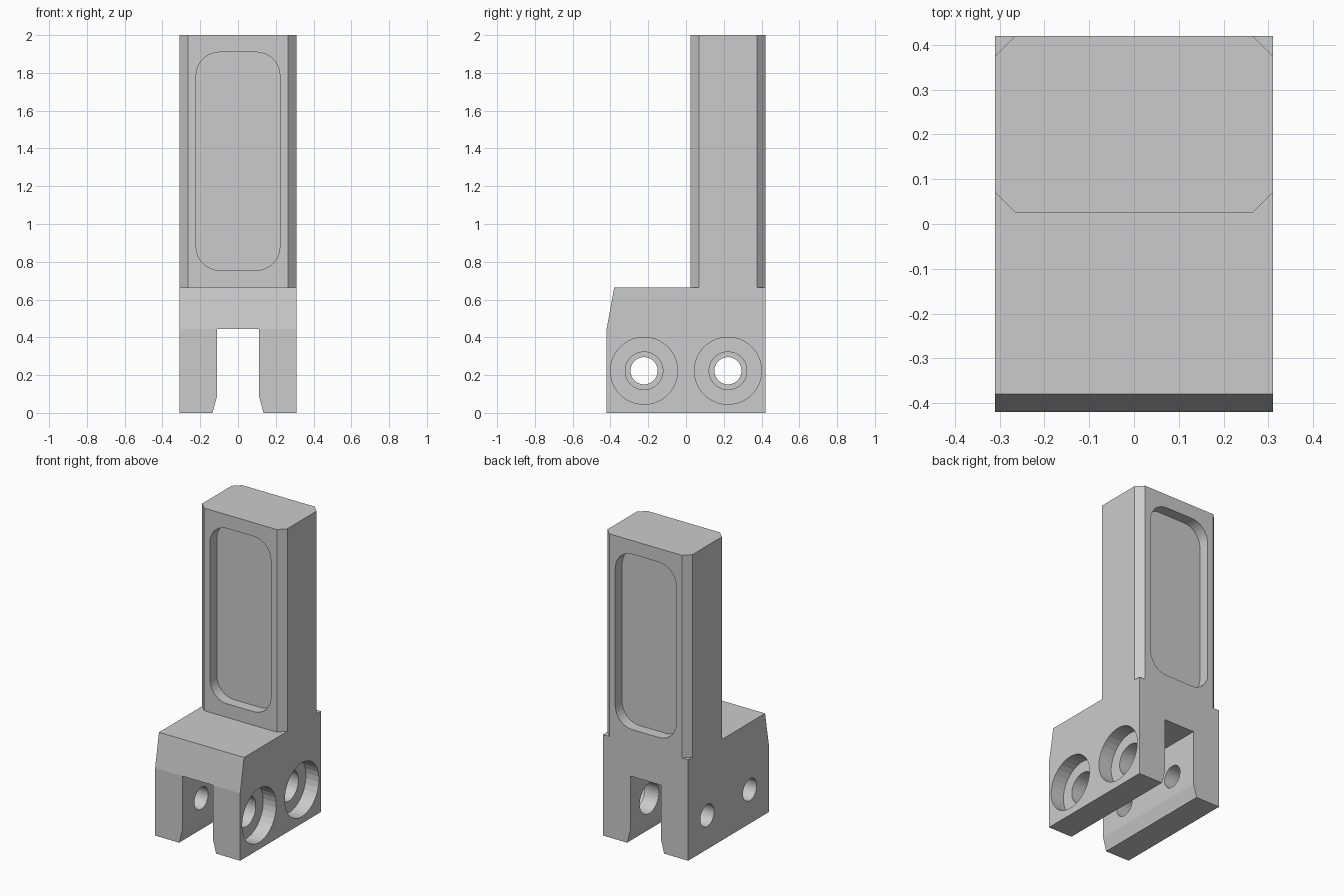
import bpy, bmesh
from math import sin, cos, pi

if "Cube" in bpy.data.objects:
    bpy.data.objects.remove(bpy.data.objects["Cube"])

W, D = 0.31, 0.42             # half width, half depth
STEP, TOP = 0.665, 2.0        # height of the base block, full height
POST_FRONT = 0.025            # y of the upright's front face
CH = 0.045                    # upright corner chamfer


def prism(name, pts, axis, a, b):
    """Extrude a 2D profile along an axis from a to b."""
    place = {'X': lambda u, v, t: (t, u, v),
             'Y': lambda u, v, t: (u, t, v),
             'Z': lambda u, v, t: (u, v, t)}[axis]
    bm = bmesh.new()
    lo = [bm.verts.new(place(u, v, a)) for u, v in pts]
    hi = [bm.verts.new(place(u, v, b)) for u, v in pts]
    bm.faces.new(lo)
    bm.faces.new(hi)
    n = len(pts)
    for i in range(n):
        j = (i + 1) % n
        bm.faces.new((lo[i], lo[j], hi[j], hi[i]))
    bmesh.ops.recalc_face_normals(bm, faces=bm.faces)
    mesh = bpy.data.meshes.new(name)
    bm.to_mesh(mesh)
    bm.free()
    obj = bpy.data.objects.new(name, mesh)
    bpy.context.collection.objects.link(obj)
    return obj


def circle(u, v, r, n=32):
    return [(u + r * cos(2 * pi * (i + 0.5) / n),
             v + r * sin(2 * pi * (i + 0.5) / n)) for i in range(n)]


def rounded_rect(u0, u1, v0, v1, r, n=8):
    corners = [(u1 - r, v1 - r), (u0 + r, v1 - r), (u0 + r, v0 + r), (u1 - r, v0 + r)]
    return [(cu + r * cos(pi / 2 * (k + i / n)), cv + r * sin(pi / 2 * (k + i / n)))
            for k, (cu, cv) in enumerate(corners) for i in range(n + 1)]


def cut(target, cutter):
    cutter.hide_render = True
    mod = target.modifiers.new("cut", 'BOOLEAN')
    mod.operation, mod.solver, mod.object = 'DIFFERENCE', 'EXACT', cutter
    bpy.context.view_layer.objects.active = target
    bpy.ops.object.modifier_apply(modifier=mod.name)
    bpy.data.objects.remove(cutter)


# Side profile: base block with sloped nose, upright at the back
bracket = prism("forked_bracket", [(-D, 0), (D, 0), (D, TOP), (POST_FRONT, TOP),
                                   (POST_FRONT, STEP), (-0.38, STEP), (-D, 0.445)],
                'X', -W, W)

# Chamfered vertical corners of the upright
for x in (-W, W):
    for y in (POST_FRONT, D):
        cut(bracket, prism("corner_cutter", [(x - CH, y), (x, y - CH), (x + CH, y), (x, y + CH)],
                           'Z', STEP, TOP + 0.1))

# Fork slot with flared mouth
cut(bracket, prism("slot_cutter", [(-0.135, -0.1), (0.135, -0.1), (0.135, 0), (0.112, 0.085),
                                   (0.112, 0.445), (-0.112, 0.445), (-0.112, 0.085), (-0.135, 0)],
                   'Y', -0.6, 0.6))

# Rounded pockets on the front and back of the upright
pocket = rounded_rect(-0.222, 0.222, 0.755, 1.91, 0.125)
for a, b in ((POST_FRONT - 0.1, POST_FRONT + 0.072), (D - 0.072, D + 0.1)):
    cut(bracket, prism("pocket_cutter", pocket, 'Y', a, b))

# Stepped bolt holes: plain on the left arm, counterbored on the right
for y in (-0.222, 0.222):
    for r, a, b in ((0.072, -0.4, 0.0), (0.1, 0.0, 0.4), (0.178, W - 0.095, 0.4)):
        cut(bracket, prism("bore_cutter", circle(y, 0.223, r), 'X', a, b))
